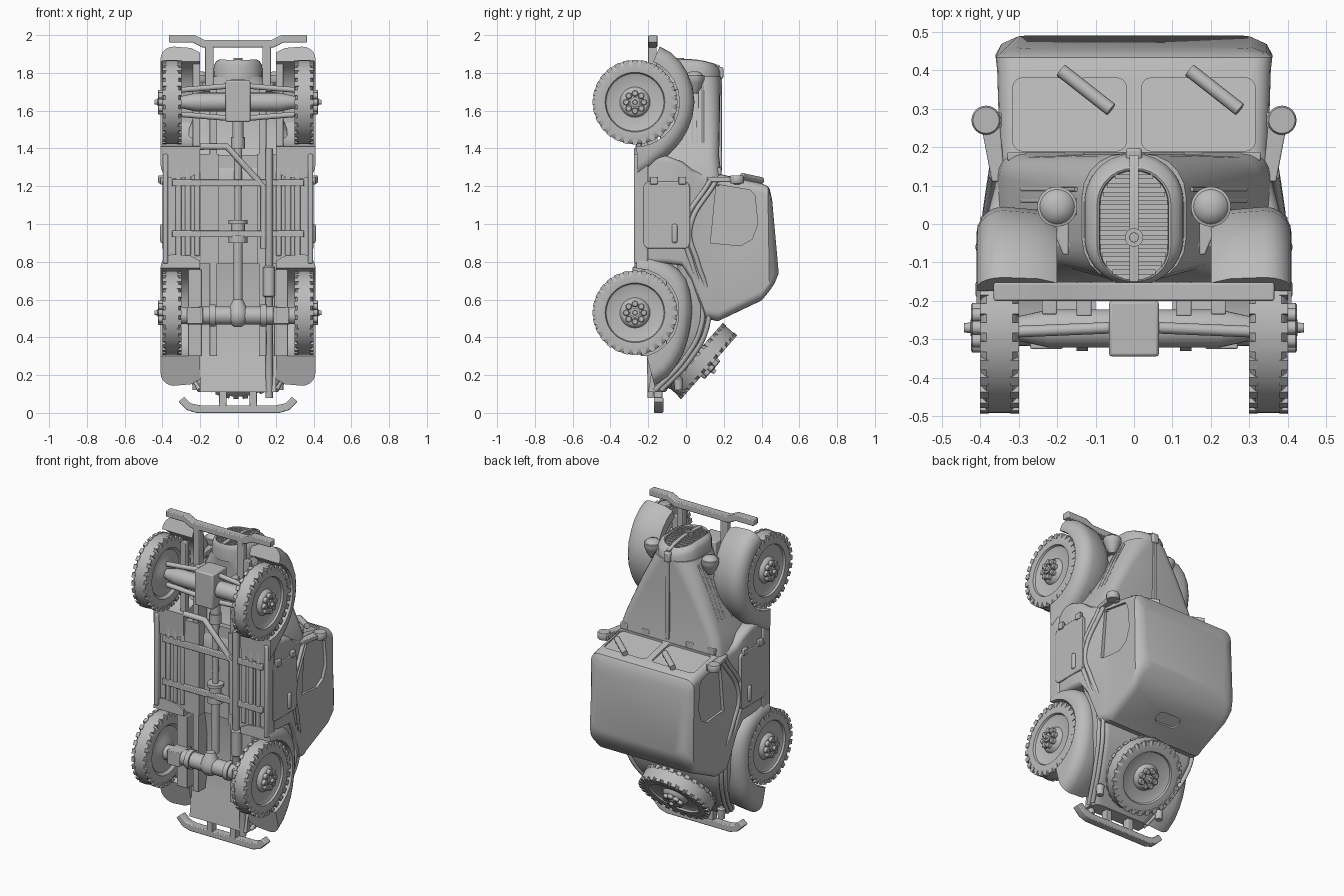
import bpy, bmesh
from math import sin, cos, pi, radians, sqrt
from mathutils import Matrix, Vector

if "Cube" in bpy.data.objects:
    bpy.data.objects.remove(bpy.data.objects["Cube"], do_unlink=True)

grey = bpy.data.materials.new("plain_grey")
grey.use_nodes = True
grey.diffuse_color = (0.5, 0.5, 0.5, 1)
grey.node_tree.nodes["Principled BSDF"].inputs["Base Color"].default_value = (0.5, 0.5, 0.5, 1)


def select(ob):
    bpy.ops.object.select_all(action='DESELECT')
    ob.select_set(True)
    bpy.context.view_layer.objects.active = ob


def finish(name, bm, mirror=False, bevel=0):
    bmesh.ops.recalc_face_normals(bm, faces=bm.faces)
    me = bpy.data.meshes.new(name)
    bm.to_mesh(me)
    bm.free()
    me.materials.append(grey)
    ob = bpy.data.objects.new(name, me)
    bpy.context.collection.objects.link(ob)
    select(ob)
    bpy.ops.object.shade_smooth_by_angle(angle=radians(38))
    if bevel:
        m = ob.modifiers.new("bevel", 'BEVEL')
        m.width, m.segments = bevel, 2
    if mirror:
        ob.modifiers.new("mirror", 'MIRROR')
    return ob


def loft(name, rings, mirror=False, bevel=0):
    bm = bmesh.new()
    rows = [[bm.verts.new(p) for p in ring] for ring in rings]
    n = len(rows[0])
    for a, b in zip(rows, rows[1:]):
        for i in range(n):
            j = (i + 1) % n
            bm.faces.new((a[i], a[j], b[j], b[i]))
    bm.faces.new(rows[0])
    bm.faces.new(rows[-1])
    return finish(name, bm, mirror, bevel)


def prism(name, pts, axis, a, b, mirror=False, bevel=0):
    place = {'x': lambda p, t: (t, *p), 'y': lambda p, t: (p[0], t, p[1]), 'z': lambda p, t: (*p, t)}[axis]
    return loft(name, [[place(p, t) for p in pts] for t in (a, b)], mirror, bevel)


def box(name, x0, x1, y0, y1, z0, z1, mirror=False, bevel=0.004):
    return prism(name, [(x0, y0), (x1, y0), (x1, y1), (x0, y1)], 'z', z0, z1, mirror, bevel)


def round_rect(u0, u1, v0, v1, r, n=5):
    out = []
    for k, (u, v) in enumerate(((u1 - r, v1 - r), (u0 + r, v1 - r), (u0 + r, v0 + r), (u1 - r, v0 + r))):
        for i in range(n + 1):
            a = pi / 2 * (k + i / n)
            out.append((u + r * cos(a), v + r * sin(a)))
    return out


def turned(name, profile, axis, centre=(0, 0, 0), n=24, mirror=False):
    # profile pairs are (position along axis, radius)
    cx, cy, cz = centre
    rings = []
    for t, r in profile:
        circle = [(r * cos(2 * pi * i / n), r * sin(2 * pi * i / n)) for i in range(n)]
        rings.append([(cx + t, cy + u, cz + v) if axis == 'x' else (cx + u, cy + v, cz + t) for u, v in circle])
    return loft(name, rings, mirror)


def tube(name, pts, r, mirror=False):
    cu = bpy.data.curves.new(name, 'CURVE')
    cu.dimensions, cu.bevel_depth, cu.bevel_resolution, cu.use_fill_caps = '3D', r, 3, True
    sp = cu.splines.new('BEZIER')
    sp.bezier_points.add(len(pts) - 1)
    for bp, p in zip(sp.bezier_points, pts):
        bp.co = p
        bp.handle_left_type = bp.handle_right_type = 'AUTO' if len(pts) > 5 else 'VECTOR'
    cu.materials.append(grey)
    ob = bpy.data.objects.new(name, cu)
    bpy.context.collection.objects.link(ob)
    select(ob)
    bpy.ops.object.convert(target='MESH')
    ob = bpy.context.object
    if mirror:
        ob.modifiers.new("mirror", 'MIRROR')
    return ob


# Cab, stacked from the floor to the roof: height, tail, nose, half width, corner radius
levels = [(-.245, .79, 1.37, .385, .03), (-.1, .79, 1.36, .395, .03), (-.02, .78, 1.33, .39, .03),
          (.03, .7, 1.29, .38, .04), (.1, .5, 1.27, .362, .05), (.17, .485, 1.265, .352, .05),
          (.2, .5, 1.26, .35, .05), (.4, .595, 1.215, .356, .05), (.44, .645, 1.2, .36, .05),
          (.468, .69, 1.185, .345, .05), (.49, .74, 1.13, .305, .05)]
rings = []
for y, z0, z1, w, r in levels:
    tilt = .09 * max(0, y - .43) / .06
    rings.append([(x, y - tilt * (z - .75), z) for x, z in round_rect(-w, w, z0, z1, r)])
cab = loft("cab", rings)


def cut(cutter):
    cutter.hide_render = True
    m = cab.modifiers.new("cut", 'BOOLEAN')
    m.object, m.solver = cutter, 'EXACT'
    select(cab)
    bpy.ops.object.modifier_apply(modifier=m.name)
    bpy.data.objects.remove(cutter, do_unlink=True)


# Recessed panes and the floor tunnel
for x0, x1 in ((.02, .315), (-.315, -.02)):
    cut(loft("pane_cutter", [[(x, y, z - .22 * (y - .19)) for x, y in round_rect(x0, x1, .19, .38, .025)]
                             for z in (1.25, 1.4)]))
cut(loft("rear_cutter", [[(x, y, z + .475 * (y - .3)) for x, y in round_rect(-.08, .08, .265, .335, .03)]
                         for z in (.4, .557)]))
side = [(.13, .9), (.29, .885), (.35, .92), (.38, 1), (.365, 1.15), (.34, 1.18), (.16, 1.21)]
for s in (1, -1):
    cut(prism("side_cutter", side, 'x', s * .337, s * .5))
cut(box("tunnel_cutter", -.1, .1, -.4, -.19, .6, 1.5, bevel=0))
select(cab)
bpy.ops.object.shade_smooth_by_angle(angle=radians(30))

# Doors, sills and hardware
prism("door", round_rect(-.225, .02, .87, 1.225, .03), 'x', .37, .4, True, .004)
box("sill", .37, .398, -.275, -.2, .79, 1.37, True, .008)
box("door_handle", .39, .412, -.075, -.045, .9, 1, True, .01)
for y, x in ((-.17, .39), (-.02, .385), (.27, .345)):
    box("door_hinge", x, x + .022, y - .02, y + .02, 1.21, 1.25, True)
belt = [(.362, .16, 1.23), (.382, .02, .97), (.372, .06, .8), (.343, .115, .62),
        (.325, .11, .45), (.275, .02, .28), (.2, -.13, .12)]
tube("belt_molding", belt, .013, True)
tube("lower_molding", [(x + .003, y - .032, z) for x, y, z in belt], .013, True)

# Rear tub: tail position, half width, underside, top
rings = [[(x, y, z) for x, y in round_rect(-w, w, y0, y1, .04)] for z, w, y0, y1 in (
    (.82, .37, -.05, .1), (.62, .343, -.03, .14), (.45, .325, -.04, .125), (.36, .3, -.07, .085),
    (.28, .275, -.1, .035), (.2, .24, -.15, -.035), (.11, .19, -.2, -.11))]
loft("rear_tub", rings)
prism("rear_floor", [(-.18, .82), (-.04, .82), (-.04, .3), (-.15, .11), (-.2, .11), (-.17, .3), (-.13, .5)],
      'x', -.2, .2)
turned("tail_lamp", [(0, .02), (.06, .025), (.07, .015)], 'z', (.22, -.04, .12), 16, True)


# Fenders swept round each wheel: angle from the nose, outer radius
def fender(name, cz, x0, x1, path):
    rings = []
    for deg, r in path:
        a = radians(deg)
        sec = [(x0, .236), (x1, .236)] + [(x1 - c + c * cos(t), r - c + c * sin(t)) for c in (.07,)
               for t in (i * pi / 10 for i in range(6))] + [(x0 + .05, r - .008), (x0, r - .035)]
        rings.append([(x, -.27 + q * sin(a), cz + q * cos(a)) for x, q in sec])
    loft(name, rings, True)


fender("front_fender", 1.645, .2, .41, [(24, .322), (35, .324), (48, .322), (60, .318), (75, .316), (90, .315),
       (104, .314), (117, .315), (128, .318), (139, .324), (150, .333), (160, .346), (169, .372), (178, .405)])
fender("rear_fender", .53, .2, .41, [(2, .31), (17, .315), (32, .319), (45, .325), (56, .325), (68, .314), (80, .305),
       (92, .301), (105, .303), (118, .315), (130, .334), (142, .356), (153, .38), (165, .4)])

# Bonnet and nose with a sunken grille
rings = [[(x, y, z) for x, y in round_rect(-w, w, y0, y1, r)] for z, w, y0, y1, r in (
    (1.2, .36, -.2, .19, .06), (1.28, .35, -.2, .185, .06), (1.36, .325, -.15, .175, .06),
    (1.6, .22, -.12, .18, .08), (1.78, .135, -.15, .183, .11))]
loft("bonnet", rings)


def nose_z(y):
    return -1.1 * max(0, y) ** 2 - .4 * max(0, -y - .05) ** 2


def oval(w, y0, y1, z):
    return [(x, y, z + nose_z(y)) for x, y in round_rect(-w, w, y0, y1, w * .97, 7)]


loft("nose_shell", [oval(.13, -.16, .183, 1.77), oval(.128, -.16, .183, 1.84), oval(.115, -.155, .172, 1.862),
                    oval(.096, -.15, .145, 1.872), oval(.09, -.148, .14, 1.868), oval(.088, -.146, .138, 1.845)])
for i in range(12):
    y = -.125 + i * .0225
    w = .088 * sqrt(max(.05, 1 - (max(0, abs(y + .004) - .04) / .105) ** 2))
    z = 1.864 + nose_z(y)
    box("grille_slat", -w, w, y - .006, y + .006, z - .02, z, bevel=0)
loft("grille_bar", [[(x, y, 1.874 + d + nose_z(y)) for x, d in ((-.012, -.03), (.012, -.03), (.012, 0), (-.012, 0))]
                    for y in (-.15, -.05, 0, .05, .1, .15, .18)])
turned("crank_hole", [(0, .024), (.035, .024), (.035, .012), (.02, .01)], 'z', (0, -.035, 1.843))
box("bonnet_ridge", -.012, .012, .16, .19, 1.28, 1.82)
box("bonnet_badge", -.021, .021, .16, .198, 1.77, 1.83, bevel=.008)
for y in (.03, .06, .09):
    tube("bonnet_louver", [(.29, y, 1.43), (.15, y, 1.75)], .006, True)
for x in (.13, .28):
    box("bonnet_latch", x, x + .05, .165, .187, 1.26, 1.3, True)
prism("inner_valance", [(.1, 1.4), (.3, 1.4), (.3, 1.62), (.1, 1.75)], 'y', -.06, -.03, True)
turned("headlamp", [(1.69, .015), (1.72, .036), (1.75, .046), (1.76, .052), (1.785, .052), (1.787, .045),
                    (1.8, .036), (1.808, .015)], 'z', (.2, .045, 0), mirror=True)
prism("lamp_stand", [(.17, .03), (.225, .02), (.185, -.08), (.17, -.08)], 'z', 1.71, 1.75, True, .004)

# Wipers and mirrors
for x in (-.19, .145):
    tube("wiper", [(x, .4, 1.23), (x + .13, .298, 1.252)], .018)
turned("mirror_disc", [(1.215, .034), (1.222, .038), (1.25, .038), (1.257, .034)], 'z', (.385, .27, 0), mirror=True)
prism("mirror_arm", [(.4, .27), (.35, .27), (.335, .11), (.37, .11)], 'z', 1.222, 1.25, True, .004)


# Bumpers
def bumper(name, half, y0, y1):
    prism(name, half + [(-x, z) for x, z in reversed(half)], 'y', y0, y1, bevel=.005)


bumper("front_bumper", [(.19, 1.935), (.24, 1.96), (.365, 1.96), (.365, 2), (.23, 2), (.18, 1.975)], -.2, -.152)
bumper("rear_bumper", [(.22, 0), (.27, .015), (.315, .06), (.285, .085), (.25, .05), (.2, .04)], -.17, -.12)
box("front_bumper_strut", .13, .175, -.2, -.155, 1.7, 1.95, True)
box("rear_bumper_strut", .06, .1, -.17, -.125, .03, .16, True)


# Wheels: one built at the centre, then placed five times
parts = [turned("wheel", [(-.045, .06), (-.03, .08), (-.03, .14), (-.046, .155), (-.049, .19), (-.046, .208), (-.034, .222),
                          (.034, .222), (.046, .208), (.049, .19), (.046, .158), (.034, .153), (.028, .14),
                          (.026, .08), (.045, .07), (.05, .062)], 'x', n=48)]
parts.append(turned("hub", [(.04, .026), (.074, .026), (.076, .014), (.092, .012)], 'x', n=12))
for i in range(8):
    a = pi / 4 * i
    parts.append(turned("bolt", [(.04, .018), (.07, .018), (.074, .013)], 'x', (0, .047 * cos(a), .047 * sin(a)), 10))
for i in range(28):
    for x0, x1 in ((-.0505, -.028), (.028, .0505)):
        ob = box("tread", x0, x1, -.014, .014, .195, .2245, bevel=0)
        ob.data.transform(Matrix.Rotation(2 * pi * i / 28, 4, 'X'))
        parts.append(ob)
select(parts[0])
for ob in parts:
    ob.select_set(True)
bpy.ops.object.join()
wheel = parts[0]
spare_turn = Vector((1, 0, 0)).rotation_difference(Vector((0, .75, -.66))).to_matrix().to_4x4()
spots = [("front_wheel_left", .35, -.27, 1.645, 0), ("front_wheel_right", -.35, -.27, 1.645, pi),
         ("rear_wheel_left", .35, -.27, .53, 0), ("rear_wheel_right", -.35, -.27, .53, pi),
         ("spare_wheel", 0, .085, .275, None)]
for name, x, y, z, turn in spots:
    ob = wheel.copy()
    ob.name = name
    bpy.context.collection.objects.link(ob)
    ob.matrix_world = Matrix.Translation((x, y, z)) @ (spare_turn if turn is None else Matrix.Rotation(turn, 4, 'Z'))
bpy.data.objects.remove(wheel, do_unlink=True)

# Chassis, axles and drive line
for z0, z1 in ((.3, .8), (1.36, 1.72)):
    box("frame_rail", .11, .15, -.24, -.15, z0, z1, True)
for x in (.2, .25, .3):
    box("floor_rib", x, x + .03, -.258, -.24, .83, 1.35, True, .008)
for z in (.93, 1.2):
    box("cross_member", -.35, .35, -.264, -.235, z, z + .035)
turned("front_axle", [(-.31, .03), (-.22, .05), (-.06, .05), (.06, .05), (.22, .05), (.31, .03)], 'x', (0, -.272, 1.645))
box("front_gearbox", -.065, .065, -.345, -.2, 1.54, 1.76, bevel=.008)
for z in (1.58, 1.71):
    tube("steering_arm", [(.06, -.27, 1.645 + (z - 1.645) * 1.3), (.3, -.28, z)], .015, True)
turned("rear_axle", [(-.31, .045), (-.15, .048), (-.15, .058), (-.12, .058), (-.12, .048), (.12, .048), (.12, .058),
                     (.15, .058), (.15, .048), (.31, .045)], 'x', (0, -.272, .515))
turned("rear_differential", [(.455, .02), (.475, .045), (.5, .058), (.53, .058), (.56, .045), (.6, .025)], 'z', (0, -.275, 0))
turned("drive_shaft", [(.58, .024), (.9, .024), (.9, .05), (.94, .05), (.94, .036), (1, .036), (1, .05), (1.02, .05),
                       (1.02, .018), (1.2, .02), (1.4, .022), (1.4, .036), (1.46, .036), (1.46, .03), (1.56, .03)],
       'z', (0, -.225, 0))
box("leaf_spring", .19, .265, -.235, -.1, .3, .76, True)
box("spring_clamp", .185, .27, -.325, -.2, .47, .56, True)
box("front_spring", .2, .24, -.235, -.2, 1.4, 1.85, True)

# Exhaust
tube("exhaust_pipe", [(.165, -.256, 1.4), (.165, -.256, .5), (.165, -.19, .36), (.165, -.185, .08)], .019)
tube("exhaust_branch", [(-.2, -.25, 1.41), (-.06, -.25, 1.41), (.135, -.25, 1.2), (.135, -.25, .87)], .018)
turned("muffler", [(.61, .02), (.62, .032), (.77, .032), (.78, .02)], 'z', (.165, -.25, 0))
